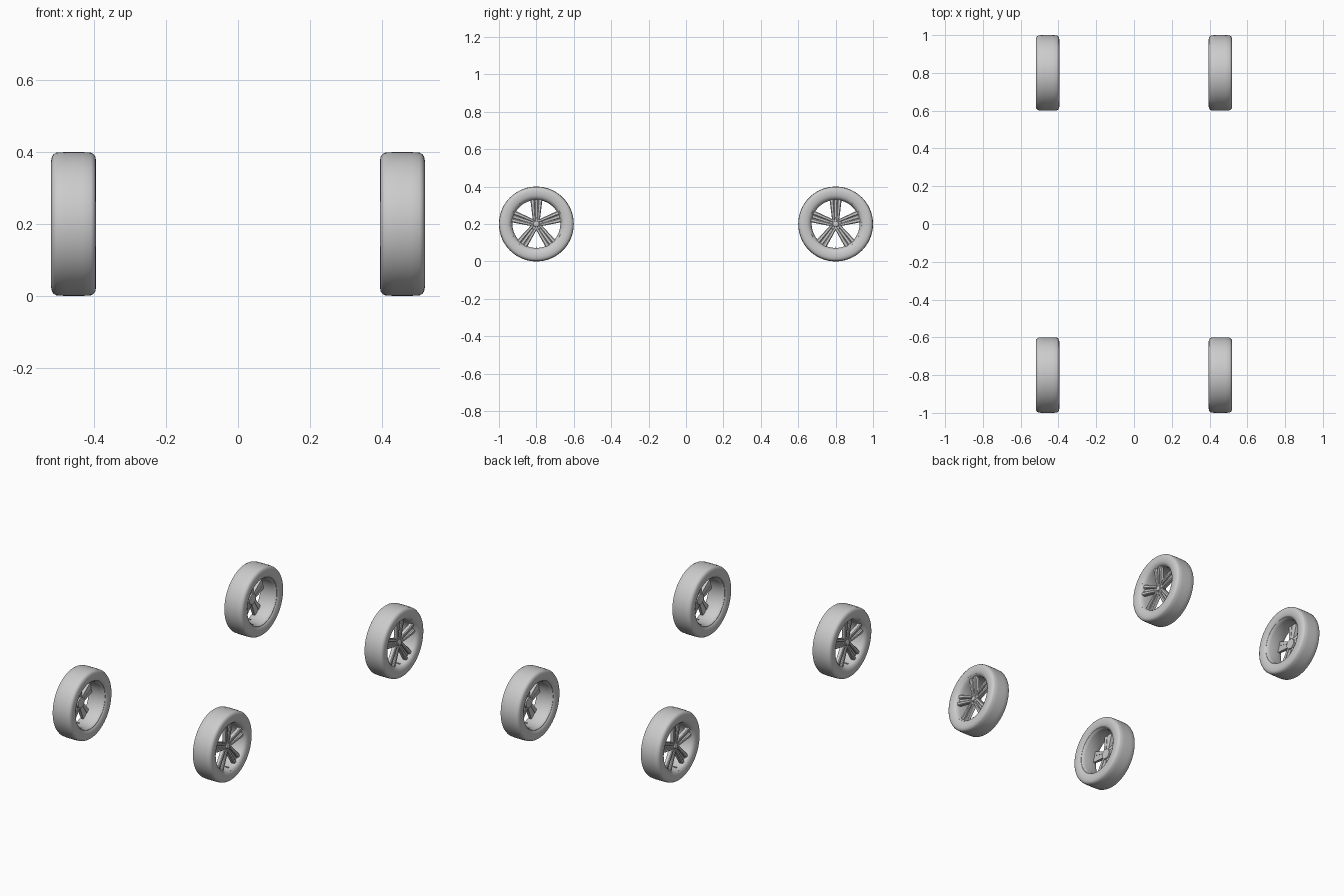
import bpy, bmesh
from math import sin, cos, pi, radians
from mathutils import Vector

if "Cube" in bpy.data.objects:
    bpy.data.objects.remove(bpy.data.objects["Cube"])

SEG = 72


def mesh_from(bm, name, angle=35):
    bmesh.ops.recalc_face_normals(bm, faces=bm.faces)
    me = bpy.data.meshes.new(name)
    bm.to_mesh(me)
    bm.free()
    for p in me.polygons:
        p.use_smooth = True
    me.set_sharp_from_angle(angle=radians(angle))
    return me


def add_lathe(bm, profile, seg=SEG, centre=(0, 0), closed=True):
    """Spin (axial, radius) points about an axis parallel to x."""
    rings = []
    for i in range(seg):
        a = 2 * pi * i / seg
        rings.append([bm.verts.new((u, centre[0] + r * cos(a), centre[1] + r * sin(a)))
                      for u, r in profile])
    n = len(profile)
    for i in range(seg):
        p, q = rings[i], rings[(i + 1) % seg]
        for j in range(n if closed else n - 1):
            k = (j + 1) % n
            bm.faces.new((p[j], p[k], q[k], q[j]))
    if not closed:
        bm.faces.new([r[0] for r in rings])
        bm.faces.new([r[-1] for r in rings])


def add_bar(bm, angle, sections):
    """Loft a chamfered bar; sections hold radius, side offset, width, front, back."""
    rad = Vector((0, cos(angle), sin(angle)))
    tan = Vector((0, -sin(angle), cos(angle)))
    loops = []
    for r, off, w, front, back in sections:
        h, c = w / 2, w * 0.22
        pts = [(-h, back), (h, back), (h, front - c), (h - c, front),
               (-h + c, front), (-h, front - c)]
        loops.append([bm.verts.new(rad * r + tan * (off + t) + Vector((u, 0, 0)))
                      for t, u in pts])
    for a, b in zip(loops, loops[1:]):
        for i in range(6):
            j = (i + 1) % 6
            bm.faces.new((a[i], a[j], b[j], b[i]))
    bm.faces.new(loops[0])
    bm.faces.new(loops[-1])


# Tyre: rounded shoulders and bulging sidewalls
half = [(0.050, 0.136), (0.056, 0.141), (0.0605, 0.152), (0.0625, 0.165),
        (0.0625, 0.177), (0.0605, 0.187), (0.056, 0.194), (0.048, 0.1985), (0.025, 0.2)]
bm = bmesh.new()
add_lathe(bm, half + [(-u, r) for u, r in reversed(half)])
tyre = mesh_from(bm, "tyre", 50)

# Rim: thin barrel with a raised lip at each side
bm = bmesh.new()
add_lathe(bm, [(0.050, 0.142), (0.054, 0.143), (0.055, 0.140), (0.052, 0.136),
               (0.044, 0.132), (0.030, 0.128), (-0.035, 0.128), (-0.048, 0.132),
               (-0.054, 0.137), (-0.054, 0.142), (-0.050, 0.142),
               (-0.040, 0.137), (0.040, 0.137)])
rim = mesh_from(bm, "rim")

# Five double spokes, each pair joined by a recessed web
bm = bmesh.new()
for i in range(5):
    a = pi / 2 + i * 2 * pi / 5
    for s in (-1, 1):
        add_bar(bm, a, [(0.018, s * 0.011, 0.014, 0.036, 0.012),
                        (0.050, s * 0.014, 0.017, 0.040, 0.016),
                        (0.095, s * 0.018, 0.020, 0.044, 0.022),
                        (0.131, s * 0.021, 0.023, 0.045, 0.026)])
    add_bar(bm, a, [(0.018, 0, 0.016, 0.028, 0.014),
                    (0.095, 0, 0.020, 0.033, 0.024),
                    (0.130, 0, 0.022, 0.036, 0.028)])
spokes = mesh_from(bm, "spokes", 25)

# Hub with centre cap, lug nuts and the valve stem at the rim
bm = bmesh.new()
add_lathe(bm, [(0.006, 0.030), (0.030, 0.034), (0.034, 0.031), (0.034, 0.017),
               (0.040, 0.015), (0.042, 0.012)], 40, closed=False)
for i in range(5):
    a = -pi / 2 + i * 2 * pi / 5
    add_lathe(bm, [(0.030, 0.004), (0.038, 0.004), (0.039, 0.003)], 6,
              (0.024 * cos(a), 0.024 * sin(a)), closed=False)
add_lathe(bm, [(0.020, 0.003), (0.040, 0.003), (0.042, 0.002)], 10,
          (0, -0.124), closed=False)
hub = mesh_from(bm, "hub")

# Four wheels, spokes facing outwards
for side, sx in (("left", -1), ("right", 1)):
    for end, sy in (("front", -1), ("rear", 1)):
        for me in (tyre, rim, spokes, hub):
            ob = bpy.data.objects.new(f"{end}_{side}_{me.name}", me)
            ob.location = (sx * 0.4575, sy * 0.8, 0.2)
            ob.rotation_euler.z = 0 if sx > 0 else pi
            bpy.context.collection.objects.link(ob)
